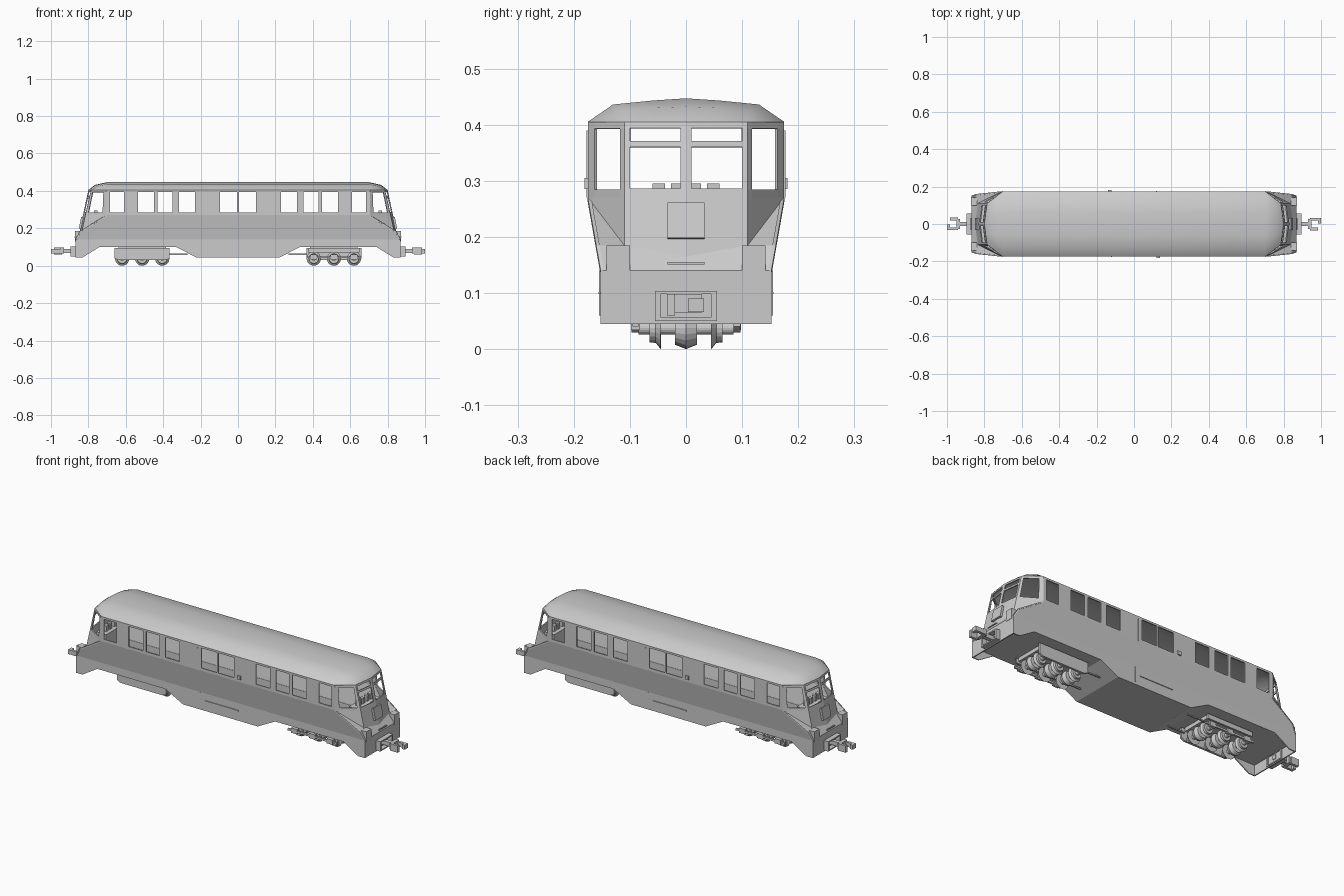
import bpy
import bmesh
import math
from mathutils import Matrix, Vector

default_cube = bpy.data.objects.get("Cube")
if default_cube:
    bpy.data.objects.remove(default_cube, do_unlink=True)

# One plain grey finish for the whole vehicle
grey = bpy.data.materials.new("plain_grey")
grey.use_nodes = True
grey_colour = (0.6, 0.6, 0.6, 1)
grey.diffuse_color = grey_colour
grey.node_tree.nodes["Principled BSDF"].inputs["Base Color"].default_value = grey_colour


def finish(name, bm, turned=False, mirrored=False, thickness=None, smooth=False):
    """Turn a bmesh into an object, optionally repeated at the other end."""
    if turned:
        copied = bmesh.ops.duplicate(bm, geom=bm.verts[:] + bm.edges[:] + bm.faces[:])
        verts = [item for item in copied["geom"] if isinstance(item, bmesh.types.BMVert)]
        bmesh.ops.rotate(bm, verts=verts, cent=(0, 0, 0), matrix=Matrix.Rotation(math.pi, 3, "Z"))
    mesh = bpy.data.meshes.new(name)
    bm.to_mesh(mesh)
    bm.free()
    mesh.materials.append(grey)
    for polygon in mesh.polygons:
        polygon.use_smooth = smooth
    part = bpy.data.objects.new(name, mesh)
    bpy.context.collection.objects.link(part)
    if mirrored:
        mirror = part.modifiers.new("mirror", "MIRROR")
        mirror.use_axis = (True, True, False)
        mirror.merge_threshold = 0.0005
    if thickness:
        solid = part.modifiers.new("thickness", "SOLIDIFY")
        solid.thickness = thickness
        solid.offset = -1
    return part


def add_box(bm, x_range, y_range, z_range, tilt=0):
    """Add a box given by its extents, tilted about its own centre."""
    ranges = (x_range, y_range, z_range)
    centre = Vector([(low + high) / 2 for low, high in ranges])
    size = [high - low for low, high in ranges]
    matrix = (Matrix.Translation(centre) @ Matrix.Rotation(tilt, 4, "Y")
              @ Matrix.Diagonal((*size, 1)))
    bmesh.ops.create_cube(bm, size=1, matrix=matrix)


def boxes(name, *extents, turned=True):
    bm = bmesh.new()
    for extent in extents:
        add_box(bm, *extent)
    return finish(name, bm, turned=turned)


def add_face(bm, *points):
    """Add a face whose normal points away from the middle of the body."""
    face = bm.faces.new([bm.verts.new(point) for point in points])
    face.normal_update()
    centre = face.calc_center_median()
    inside = Vector((centre.x * 0.75, 0, 0.15))
    if face.normal.dot(centre - inside) < 0:
        face.normal_flip()


def add_panel(bm, corners, columns, rows, openings):
    """Divide a quad into a grid and leave out the window cells."""
    top_a, top_b, low_b, low_a = [Vector(corner) for corner in corners]

    def at(u, v):
        return top_a.lerp(top_b, u).lerp(low_a.lerp(low_b, u), v)

    for i, (left, right) in enumerate(zip(columns, columns[1:])):
        for j, (upper, lower) in enumerate(zip(rows, rows[1:])):
            if (i, j) not in openings:
                add_face(bm, at(left, upper), at(right, upper), at(right, lower), at(left, lower))


# Key points of one quarter of the body
half_width, skirt_width = 0.175, 0.152
eave, sill, waist = 0.405, 0.27, 0.14
cab_start, end_x = 0.705, 0.87
side_top = (cab_start, half_width, eave)
side_low = (cab_start, half_width, sill)
front_top = (0.785, 0.11, eave)
front_low = (0.816, 0.11, sill)
front_foot = (0.835, 0.11, 0.185)
nose_top = (0.8, 0, eave)
nose_low = (0.829, 0, sill)
nose_foot = (0.85, 0, 0.165)
shoulder = (0.845, 0.16, 0.185)
deck_corner = (end_x, skirt_width, waist)
deck_middle = (end_x, 0, waist)

# Upper side wall with its row of windows
body = bmesh.new()
window_edges = [0.005, 0.097, 0.23, 0.315, 0.35, 0.43, 0.45, 0.535, 0.61, 0.685]
columns = [edge / cab_start for edge in [0, *window_edges, cab_start]]
side_windows = [(index, 1) for index in range(1, len(columns), 2)]
add_panel(body, [(0, half_width, eave), side_top, side_low, (0, half_width, sill)],
          columns, [0, 0.08, 0.89, 1], side_windows)

# Cab corner and split windscreen
add_panel(body, [side_top, front_top, front_low, side_low],
          [0, 0.18, 0.88, 1], [0, 0.09, 0.89, 1], [(1, 1)])
add_panel(body, [front_top, nose_top, nose_low, front_low],
          [0, 0.09, 0.91, 1], [0, 0.08, 0.25, 0.33, 0.88, 1], [(1, 1), (1, 3)])

# Nose, shoulders and sloping deck
add_face(body, front_low, nose_low, nose_foot, front_foot)
add_face(body, side_low, front_low, front_foot)
add_face(body, side_low, front_foot, shoulder)
add_face(body, front_foot, shoulder, deck_corner)
add_face(body, nose_foot, front_foot, deck_corner, deck_middle)

# Tapered lower side, skirt and end plate
add_face(body, (0, half_width, sill), side_low, shoulder, deck_corner, (0, skirt_width, waist))
low, raised = 0.045, 0.1
skirt_line = [(end_x, low), (0.83, low), (0.74, raised), (0.33, raised), (0.225, low), (0, low)]
add_face(body, (0, skirt_width, waist), deck_corner, *[(x, skirt_width, z) for x, z in skirt_line])
add_face(body, deck_corner, deck_middle, (end_x, 0, low), (end_x, skirt_width, low))

# Underside
under_line = [(0, low), (0.225, low), (0.33, raised), (end_x, raised)]
for (xa, za), (xb, zb) in zip(under_line, under_line[1:]):
    add_face(body, (xa, 0, za), (xb, 0, zb), (xb, skirt_width, zb), (xa, skirt_width, za))
finish("body_shell", body, mirrored=True, thickness=0.006)

# Smooth roof with drooping ends
roof = bmesh.new()
section = [(half_width, eave), (0.13, 0.436), (0.06, 0.443), (0, 0.447)]
roof_middle = [roof.verts.new((0, y, z)) for y, z in section]
roof_bend = [roof.verts.new((0.7, y, z)) for y, z in section]
droop = [roof.verts.new(p) for p in [(0.755, 0.115, 0.424), (0.763, 0.055, 0.43), (0.765, 0, 0.432)]]
corner, tip = roof.verts.new(front_top), roof.verts.new(nose_top)
brow = roof.verts.new((0.793, 0.055, eave))
edge = [corner, brow, tip]
for rim_a, rim_b in ((roof_middle, roof_bend), (roof_bend[1:], droop), (droop, edge)):
    for i in range(len(rim_a) - 1):
        roof.faces.new([rim_a[i], rim_b[i], rim_b[i + 1], rim_a[i + 1]])
roof.faces.new([roof_bend[0], droop[0], roof_bend[1]])
roof.faces.new([roof_bend[0], corner, droop[0]])
bmesh.ops.recalc_face_normals(roof, faces=roof.faces[:])
roof.faces.ensure_lookup_table()
if roof.faces[0].normal.z < 0:
    bmesh.ops.reverse_faces(roof, faces=roof.faces[:])
finish("roof", roof, mirrored=True, smooth=True)

# End details
boxes("end_posts", *[((0.84, 0.872), span, (0.13, 0.185)) for span in ((0.1, 0.142), (-0.142, -0.1))])
boxes("end_rail", ((0.868, 0.874), (-0.033, 0.033), (0.151, 0.155)))
panel = bmesh.new()
add_box(panel, (0.829, 0.845), (-0.033, 0.033), (0.196, 0.26), tilt=-0.2)
finish("nose_panel", panel, turned=True)

# Driving desk and levers
levers = [((0.75, 0.77), span, (0.24, 0.295))
          for span in ((0.037, 0.06), (0.01, 0.027), (-0.027, -0.01), (-0.06, -0.037))]
boxes("driving_desk", ((0.73, 0.79), (-0.09, 0.09), (0.11, 0.265)), *levers)

# Door details on the sides
boxes("door_bracket", ((0.12, 0.14), (-0.181, -0.165), (0.285, 0.305)))
boxes("door_step", ((-0.09, 0.11), (-0.156, -0.15), (0.098, 0.102)))
boxes("door_joint", ((-0.122, -0.118), (-0.155, -0.15), (0.06, 0.14)),
      ((-0.122, -0.118), (-0.177, -0.174), (0.27, 0.39)))

# Coupler pocket frame, draw bar and open claw
inner, outer = 0.045, 0.055
boxes("coupler_frame",
      ((0.86, 0.895), (-outer, -inner), (0.05, 0.104)), ((0.86, 0.895), (inner, outer), (0.05, 0.104)),
      ((0.86, 0.895), (-inner, inner), (0.05, 0.056)), ((0.86, 0.895), (-inner, inner), (0.098, 0.104)))
boxes("draw_bar", ((0.86, 0.94), (-0.011, 0.011), (0.068, 0.09)))
boxes("coupler_claw",
      ((0.93, 0.95), (-0.028, 0.028), (0.064, 0.098)),
      ((0.94, 0.985), (-0.034, -0.02), (0.06, 0.098)),
      ((0.94, 1), (0.018, 0.032), (0.066, 0.09)),
      ((0.985, 1), (0.004, 0.022), (0.066, 0.09)))

# Three grooved wheelsets in each bogie
radius = 0.038
half_profile = [(-0.085, 0.001), (-0.085, 0.012), (-0.065, 0.012), (-0.065, 0.026), (-0.054, 0.027),
                (-0.045, radius), (-0.045, 0.012), (-0.02, 0.012), (-0.02, 0.03)]
profile = half_profile + [(0, radius)] + [(-y, r) for y, r in reversed(half_profile)]
axles = (-0.62, -0.513, -0.405)
wheels = bmesh.new()
for x in axles:
    ring = [wheels.verts.new((x, y, radius - r)) for y, r in profile]
    edges = [wheels.edges.new(pair) for pair in zip(ring, ring[1:])]
    bmesh.ops.spin(wheels, geom=ring + edges, cent=(x, 0, radius), axis=(0, 1, 0),
                   angle=math.tau, steps=20, use_merge=True)
bmesh.ops.remove_doubles(wheels, verts=wheels.verts[:], dist=0.0001)
bmesh.ops.recalc_face_normals(wheels, faces=wheels.faces[:])
finish("wheelsets", wheels, turned=True)

# Bogie plate with clipped corners on one side
plate = bmesh.new()
outline = [(-0.66, 0.095), (-0.365, 0.095), (-0.365, 0.04), (-0.385, 0.03), (-0.64, 0.03), (-0.66, 0.04)]
face = plate.faces.new([plate.verts.new((x, -0.097, z)) for x, z in outline])
pushed = bmesh.ops.extrude_face_region(plate, geom=[face])
moved = [item for item in pushed["geom"] if isinstance(item, bmesh.types.BMVert)]
bmesh.ops.translate(plate, verts=moved, vec=(0, 0.012, 0))
bmesh.ops.recalc_face_normals(plate, faces=plate.faces[:])
finish("bogie_plate", plate, turned=True)

# Open bars and axle boxes on the other side, with the cross beam and rods
boxes("bogie_bars", ((-0.66, -0.365), (0.085, 0.095), (0.04, 0.05)),
      ((-0.65, -0.375), (0.085, 0.095), (0.07, 0.095)),
      *[((x - 0.018, x + 0.018), (0.082, 0.098), (0.034, 0.06)) for x in axles])
boxes("bogie_beam", ((-0.64, -0.385), (-0.085, 0.085), (0.08, 0.102)))
boxes("brake_rods", *[((-0.37, -0.27), span, (0.058, 0.064)) for span in ((-0.075, -0.067), (0.067, 0.075))])
